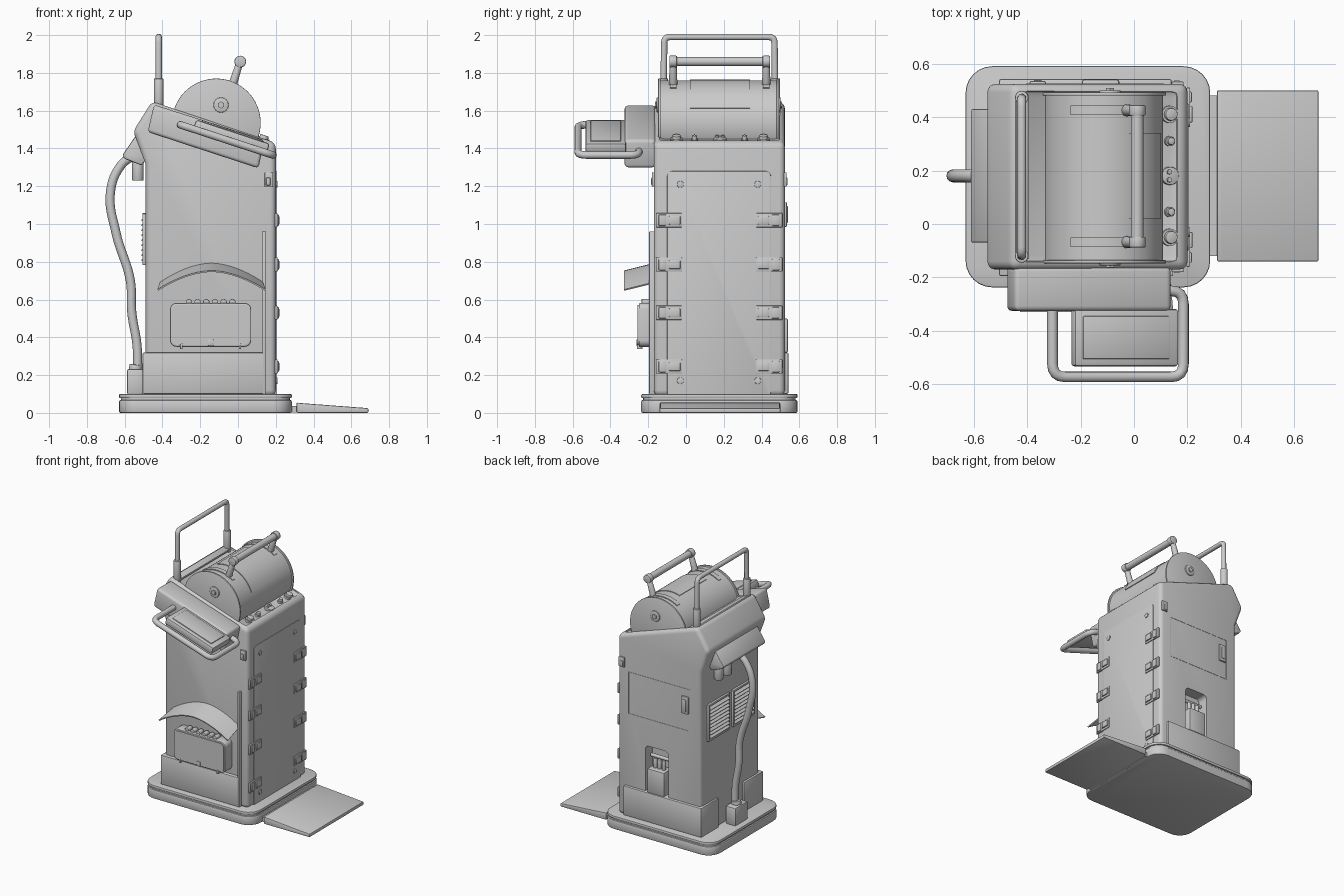
import bpy, bmesh
from math import radians, cos, sin, pi
from mathutils import Vector

if "Cube" in bpy.data.objects:
    bpy.data.objects.remove(bpy.data.objects["Cube"])

TILT = radians(18.2)
def top(x):
    return 1.65 - 0.33 * (x + 0.46)

# ---- helpers ----
def add(name, bm, bevel=0, seg=2):
    bmesh.ops.recalc_face_normals(bm, faces=bm.faces)
    me = bpy.data.meshes.new(name)
    bm.to_mesh(me)
    bm.free()
    o = bpy.data.objects.new(name, me)
    bpy.context.collection.objects.link(o)
    if bevel:
        m = o.modifiers.new("bevel", 'BEVEL')
        m.width, m.segments, m.limit_method = bevel, seg, 'ANGLE'
        m.angle_limit = radians(35)
    return o

def prism(name, pts, axis, a, b, bevel=0, seg=2):
    """Extrude a 2D outline along an axis from a to b."""
    place = {'x': lambda p, t: (t, p[0], p[1]), 'y': lambda p, t: (p[0], t, p[1]),
             'z': lambda p, t: (p[0], p[1], t)}[axis]
    bm = bmesh.new()
    lo = [bm.verts.new(place(p, a)) for p in pts]
    hi = [bm.verts.new(place(p, b)) for p in pts]
    bm.faces.new(lo)
    bm.faces.new(hi)
    n = len(pts)
    for i in range(n):
        bm.faces.new((lo[i], lo[(i + 1) % n], hi[(i + 1) % n], hi[i]))
    return add(name, bm, bevel, seg)

def rrect(x0, x1, y0, y1, r, n=6):
    out = []
    for cx, cy, s in ((x1 - r, y1 - r, 0), (x0 + r, y1 - r, 1), (x0 + r, y0 + r, 2), (x1 - r, y0 + r, 3)):
        out += [(cx + r * cos((s + i / n) * pi / 2), cy + r * sin((s + i / n) * pi / 2)) for i in range(n + 1)]
    return out

def box(name, c, s, bevel=0, ry=0, seg=2):
    bm = bmesh.new()
    bmesh.ops.create_cube(bm, size=1)
    bmesh.ops.scale(bm, vec=s, verts=bm.verts)
    o = add(name, bm, bevel, seg)
    o.location, o.rotation_euler = c, (0, ry, 0)
    return o

def cyl(name, p, q, r, n=24, bevel=0, r2=None):
    p, q = Vector(p), Vector(q)
    bm = bmesh.new()
    bmesh.ops.create_cone(bm, cap_ends=True, segments=n, radius1=r, radius2=r2 or r, depth=(q - p).length)
    o = add(name, bm, bevel)
    o.location = (p + q) / 2
    o.rotation_euler = (q - p).to_track_quat('Z', 'Y').to_euler()
    return o

def tube(name, pts, r, fillet=0.0, smooth=False):
    cu = bpy.data.curves.new(name, 'CURVE')
    cu.dimensions, cu.bevel_depth, cu.bevel_resolution, cu.use_fill_caps = '3D', r, 4, True
    pts = [Vector(p) for p in pts]
    if fillet:                                   # round the inner corners
        out = [pts[0]]
        for a, b, c in zip(pts, pts[1:], pts[2:]):
            p, q = b + (a - b).normalized() * fillet, b + (c - b).normalized() * fillet
            out += [p * (1 - t) ** 2 + b * 2 * t * (1 - t) + q * t * t for t in (0, .25, .5, .75, 1)]
        pts = out + [pts[-1]]
    if smooth:
        sp = cu.splines.new('BEZIER')
        sp.bezier_points.add(len(pts) - 1)
        for bp, p in zip(sp.bezier_points, pts):
            bp.co, bp.handle_left_type, bp.handle_right_type = p, 'AUTO', 'AUTO'
    else:
        sp = cu.splines.new('POLY')
        sp.points.add(len(pts) - 1)
        for sp_p, p in zip(sp.points, pts):
            sp_p.co = (*p, 1)
    o = bpy.data.objects.new(name, cu)
    bpy.context.collection.objects.link(o)
    return o

# ---- plinth and ramp ----
prism("plinth_lower", rrect(-.63, .285, -.237, .59, .1), 'z', 0, .068, .008)
prism("plinth_groove", rrect(-.62, .275, -.227, .58, .09), 'z', .06, .085)
prism("plinth_upper", rrect(-.63, .285, -.237, .59, .1), 'z', .078, .1, .006)
prism("ramp", [(.31, 0), (.69, 0), (.69, .025), (.33, .052), (.31, .055)], 'y', -.14, .5, .006)
box("ramp_hinge", (.29, .18, .02), (.06, .6, .035))

# ---- cabinet with sloped head, recessed console and rear alcove ----
body = prism("cabinet", [(-.49, .09), (.2, .09), (.2, 1.43), (-.455, 1.65), (-.555, 1.49), (-.49, 1.32)],
             'y', -.17, .523, .03, 4)
recess = box("console_cutter", (-.12, .177, top(-.12) + .03), (.63, .65, .09), .03, TILT)
alcove = prism("alcove_cutter", rrect(-.22, -.03, .27, .66, .03), 'y', .44, .6)
for c in (recess, alcove):
    c.hide_render = True
    m = body.modifiers.new("cut", 'BOOLEAN')
    m.operation, m.object, m.solver = 'DIFFERENCE', c, 'EXACT'

# ---- skirting ----
box("skirt_front", (-.182, -.08, .21), (.646, .23, .22), .008)
box("skirt_back", (-.182, .437, .21), (.646, .21, .22), .008)
box("front_strip", (.138, -.175, .53), (.016, .04, .86), .003)

# ---- drum ----
DX, DZ = -.115, 1.535
cyl("drum", (DX, -.135, DZ), (DX, .48, DZ), .224, 64)
for y, s in ((-.135, -1), (.48, 1)):
    cyl("drum_end", (DX, y, DZ), (DX, y + s * .012, DZ), .235, 64, .003)
    cyl("drum_hub", (-.09, y, 1.63), (-.09, y + s * .02, 1.63), .04, 24, .004)
    cyl("drum_hub_bolt", (-.09, y, 1.63), (-.09, y + s * .028, 1.63), .018, 6)
# curved lid plate and slot runners laid on the drum
def shell(name, a0, a1, y0, y1, r0, r1):
    A = [radians(a0 + (a1 - a0) * i / 16) for i in range(17)]
    pts = [(DX + r1 * cos(a), DZ + r1 * sin(a)) for a in A] + [(DX + r0 * cos(a), DZ + r0 * sin(a)) for a in reversed(A)]
    return prism(name, pts, 'y', y0, y1)
shell("drum_lid", 20, 108, .02, .34, .215, .229)
for y in (-.068, .425):
    shell("drum_slot", 55, 122, y - .018, y + .018, .215, .23)
    cyl("drum_handle_arm", (-.04, y, 1.7), (.012, y, 1.865), .024, 16, .004, .018)
    cyl("drum_handle_cap", (.012, y - .02, 1.86), (.012, y + .02, 1.86), .031, 20, .005)
cyl("drum_handle_bar", (.012, -.07, 1.86), (.012, .425, 1.86), .024, 24)

# ---- tall hoop handle ----
tube("hoop", [(-.42, -.12, 1.62), (-.42, -.115, 1.99), (-.42, .468, 1.99), (-.42, .473, 1.62)], .017, .03)
for y in (-.12, .473):
    cyl("hoop_sleeve", (-.42, y, 1.6), (-.42, y, 1.77), .025, 20, .004)
box("hoop_seat", (-.42, .177, top(-.42) - .003), (.05, .62, .02), .006, TILT)

# ---- console buttons and lip ----
N = Vector((sin(TILT), 0, cos(TILT)))
for y, r in ((.41, .024), (.31, .014), (.18, .034), (.045, .014), (-.05, .024)):
    p = Vector((.13, y, top(.13) - .02))
    cyl("button", p, p + N * (.022 if r > .03 else .036), r, 20, .004)
    if r < .03:
        cyl("button_collar", p, p + N * .018, r * 1.35, 20)
for y in (.165, .195):
    p = Vector((.13, y, top(.13)))
    cyl("button_stud", p - N * .01, p + N * .014, .009, 12)

# ---- tilted side tray, shelf and grab rail ----
prism("side_tray", [(-.445, 1.632), (-.478, 1.487), (.108, 1.295), (.14, 1.445)], 'y', -.325, -.16, .018, 3)
box("side_shelf", (-.035, -.425, 1.463), (.41, .215, .055), .012, TILT)
box("side_shelf_pad", (-.03, -.425, 1.49), (.34, .16, .014), .004, TILT)
tube("grab_rail", [(-.305, -.3, 1.525), (-.305, -.572, 1.525), (.185, -.572, 1.365),
                   (.185, -.25, 1.365), (.09, -.25, 1.395)], .02, .05)

# ---- front awning: an arched sloping sheet ----
bm = bmesh.new()
rows = []
for i in range(17):
    t = i / 8 - 1
    arch = 1 - abs(t) ** 1.8
    rows.append([bm.verts.new((-.14 + w * t, y, z + .1 * arch))
                 for w, y, z in ((.27, -.165, .69), (.285, -.328, .65))])
for a, b in zip(rows, rows[1:]):
    bm.faces.new((a[0], a[1], b[1], b[0]))
awning = add("awning", bm)
m = awning.modifiers.new("thickness", 'SOLIDIFY')
m.thickness, m.offset = .008, 0

# ---- front hatch ----
prism("hatch", rrect(-.36, .07, .35, .582, .035), 'y', -.25, -.16, .008)
prism("hatch_lip", rrect(-.35, .06, .36, .572, .03), 'y', -.256, -.16)
for i in range(6):
    x = -.26 + i * .046
    cyl("hatch_curl", (x, -.235, .586), (x, -.185, .586), .017, 14, .003)
for x in (-.3, .01):
    box("hatch_foot", (x, -.245, .352), (.012, .03, .03), .003)
box("hatch_catch", (-.145, -.255, .372), (.03, .014, .035), .003)

# ---- right side door, clasps and screws ----
prism("door_panel", rrect(-.1, .45, .08, 1.28, .03), 'x', .19, .204, .003)
for y, s in ((-.09, 1), (.44, -1)):
    for z in (1.02, .785, .53, .245):
        box("clasp_plate", (.203, y, z), (.014, .14, .075), .004)
        box("clasp_lever", (.211, y + s * .03, z), (.016, .06, .045), .004)
        box("clasp_hook", (.209, y - s * .035, z), (.014, .04, .06), .004)
    for z in (1.21, .17):
        cyl("door_screw", (.2, y + s * .06, z), (.21, y + s * .06, z), .018, 16, .003)
for y in (-.172, .525):                          # corner clips below the head
    box("corner_clip", (.163, y, 1.235), (.045, .016, .075), .004)
    box("corner_clip_pin", (.16, y, 1.225), (.022, .024, .04), .003)

# ---- rear panel, lock and alcove contents ----
for z in (1.17, .86):
    box("rear_seam", (-.145, .523, z), (.51, .004, .006))
for x in (.11, -.4):
    box("rear_seam_upright", (x, .523, 1.015), (.006, .004, .31))
box("rear_lock", (-.36, .524, 1.05), (.06, .022, .13), .006)
box("rear_lock_slot", (-.36, .53, 1.05), (.03, .018, .09), .004)
box("alcove_box", (-.125, .49, .41), (.14, .1, .18), .008)
for x in (-.16, -.125, -.09):
    cyl("alcove_valve", (x, .49, .48), (x, .49, .57), .014, 12, .003)
cyl("alcove_bar", (-.2, .48, .58), (-.05, .48, .58), .013, 12)

# ---- left side hood, hose and louvres ----
prism("hood", [(-.54, 1.47), (-.612, 1.365), (-.6, 1.345), (-.51, 1.31), (-.47, 1.36)], 'y', -.07, .43, .008)
for y in (.27, .37):
    cyl("hood_spout", (-.53, y, 1.35), (-.53, y, 1.23), .031, 20, .005)
tube("hose", [(-.56, .18, 1.36), (-.62, .18, 1.31), (-.675, .18, 1.17), (-.645, .18, .95), (-.57, .18, .7),
              (-.562, .18, .53), (-.535, .18, .36), (-.53, .18, .22)], .024, smooth=True)
cyl("hose_collar", (-.545, .18, .22), (-.54, .18, .255), .034, 20, .004)
box("hose_socket", (-.545, .18, .165), (.085, .15, .135), .01)
for y in (.325, .035):
    for dy in (-.12, .12):
        box("vent_side", (-.495, y + dy, .92), (.022, .016, .27), .004)
    for z in (.79, 1.05):
        box("vent_rail", (-.495, y, z), (.022, .25, .016), .004)
    for i in range(9):
        box("vent_slat", (-.5, y, .815 + i * .0265), (.03, .23, .006), 0, radians(-35))

# ---- bake modifiers, drop cutters, smooth curved faces ----
bpy.ops.object.select_all(action='SELECT')
bpy.context.view_layer.objects.active = body
bpy.ops.object.convert(target='MESH')
for c in [o for o in bpy.data.objects if o.name.endswith("cutter")]:
    bpy.data.objects.remove(c)
bpy.ops.object.shade_smooth_by_angle(angle=radians(35))
# centre across the ramp-to-hose and rail-to-plinth extents
